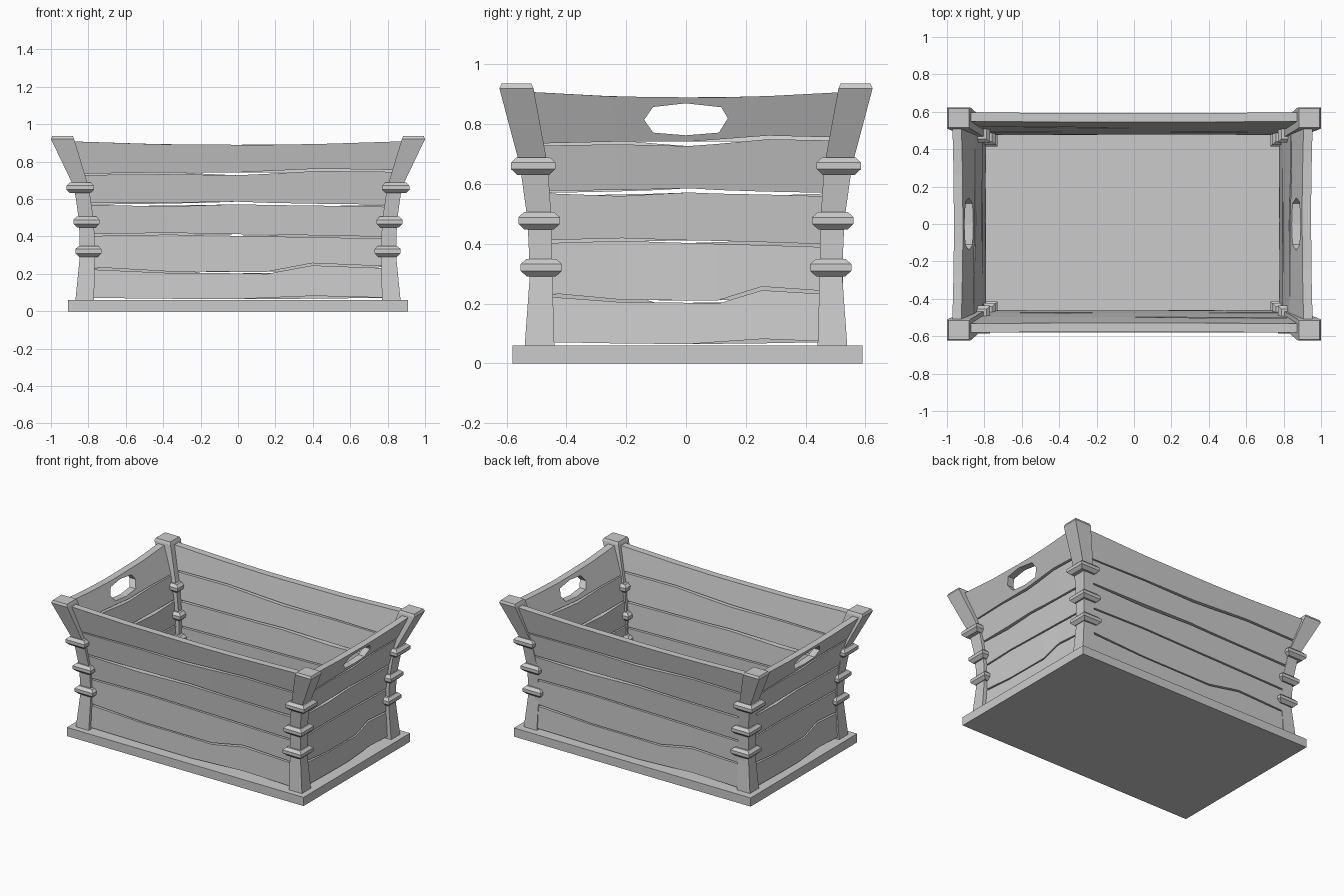
import bpy, bmesh

if "Cube" in bpy.data.objects:
    bpy.data.objects.remove(bpy.data.objects["Cube"])

def make(name, verts, faces):
    bm = bmesh.new()
    vs = [bm.verts.new(v) for v in verts]
    for f in faces:
        bm.faces.new([vs[i] for i in f])
    bmesh.ops.recalc_face_normals(bm, faces=bm.faces)
    me = bpy.data.meshes.new(name)
    bm.to_mesh(me)
    bm.free()
    ob = bpy.data.objects.new(name, me)
    bpy.context.collection.objects.link(ob)
    return ob

def loft(name, rings):
    """Skin a list of closed cross-sections and cap both ends."""
    n = len(rings[0])
    faces = [tuple(range(n)), tuple((len(rings) - 1) * n + i for i in range(n))]
    for r in range(len(rings) - 1):
        for i in range(n):
            j = (i + 1) % n
            faces.append((r * n + i, r * n + j, (r + 1) * n + j, (r + 1) * n + i))
    return make(name, [v for ring in rings for v in ring], faces)

def rect(z, x0, x1, y0, y1, sx=1, sy=1, inset=0):
    x0, x1, y0, y1 = x0 + inset, x1 - inset, y0 + inset, y1 - inset
    return [(sx * x, sy * y, z) for x, y in ((x0, y0), (x1, y0), (x1, y1), (x0, y1))]

def lerp(table, z):
    for (z0, a), (z1, b) in zip(table, table[1:]):
        if z <= z1:
            return a + (b - a) * (z - z0) / (z1 - z0)
    return table[-1][1]

# base board
base = (-0.91, 0.91, -0.58, 0.59)
loft("base", [rect(0, *base), rect(0.06, *base)])

# flared corner posts with bevelled bands
POST = [(0.05, 0.77, 0.87, 0.44, 0.54), (0.30, 0.765, 0.845, 0.447, 0.522),
        (0.48, 0.77, 0.85, 0.45, 0.53), (0.66, 0.797, 0.875, 0.462, 0.555),
        (0.92, 0.876, 1.0, 0.51, 0.624)]
BANDS = [(0.32, 0.73, 0.87, 0.415, 0.553), (0.477, 0.74, 0.88, 0.422, 0.56),
         (0.66, 0.77, 0.917, 0.437, 0.585)]
for sx, side in ((-1, "left"), (1, "right")):
    for sy, end in ((-1, "front"), (1, "back")):
        rings = [rect(*p, sx, sy) for p in POST]
        rings.append(rect(0.936, *POST[-1][1:], sx, sy, 0.007))
        loft(f"post_{end}_{side}", rings)
        for k, (z, *b) in enumerate(BANDS):
            loft(f"band_{end}_{side}_{k + 1}",
                 [rect(z + dz, *b, sx, sy, i) for dz, i in
                  ((-0.029, 0.02), (-0.01, 0), (0.012, 0), (0.029, 0.018))])

# wall planks: wavy edges at stations U, leaning along the flare of the posts
WX = [(0.06, 0.825), (0.3, 0.805), (0.45, 0.81), (0.6, 0.83), (0.74, 0.865), (0.91, 0.94)]
WY = [(0.06, 0.50), (0.3, 0.49), (0.45, 0.495), (0.6, 0.51), (0.74, 0.53), (0.91, 0.565)]
U = [-1, -0.45, 0, 0.2, 0.5, 1]
EDGES = [
    ([.072, .067, .065, .072, .082, .072], [.225, .205, .203, .200, .245, .230]),
    ([.238, .213, .211, .211, .257, .240], [.402, .410, .403, .400, .396, .388]),
    ([.412, .419, .412, .410, .406, .398], [.570, .560, .572, .568, .565, .558]),
    ([.578, .580, .586, .580, .575, .570], [.728, .733, .727, .735, .750, .745]),
    ([.735, .742, .742, .750, .762, .755], [.910, .893, .890, .890, .895, .910])]
T = 0.024  # half thickness
SHIFT = (-0.008, 0.008)
WALLS = [("front", (1, 0), (0, -1)), ("right", (0, 1), (1, 0)),
         ("back", (-1, 0), (0, 1)), ("left", (0, -1), (-1, 0))]

# handle hole cutter, running through both short sides
HOLE = [(-.14, .815), (-.11, .858), (0, .87), (.118, .857),
        (.14, .82), (.11, .772), (0, .763), (-.11, .772)]
cutter = loft("handle_cutter", [[(x, y, z) for y, z in HOLE] for x in (-1.2, 1.2)])
cutter.hide_render = True

for wall, along, out in WALLS:
    long_side = wall in ("front", "back")
    length, offset = (WX, WY) if long_side else (WY, WX)
    for k, (low, high) in enumerate(EDGES):
        rings = []
        for u, zb, zt in zip(U, low, high):
            ring = []
            for z, t in ((zb, T), (zt, T), (zt, -T), (zb, -T)):
                a, d = u * lerp(length, z), lerp(offset, z) + t
                ring.append((along[0] * a + out[0] * d + SHIFT[0],
                             along[1] * a + out[1] * d + SHIFT[1], z))
            rings.append(ring)
        plank = loft(f"plank_{wall}_{k + 1}", rings)
        if k == 4 and not long_side:
            mod = plank.modifiers.new("handle", 'BOOLEAN')
            mod.operation, mod.solver, mod.object = 'DIFFERENCE', 'EXACT', cutter
            bpy.context.view_layer.objects.active = plank
            bpy.ops.object.modifier_apply(modifier=mod.name)

bpy.data.objects.remove(cutter)
